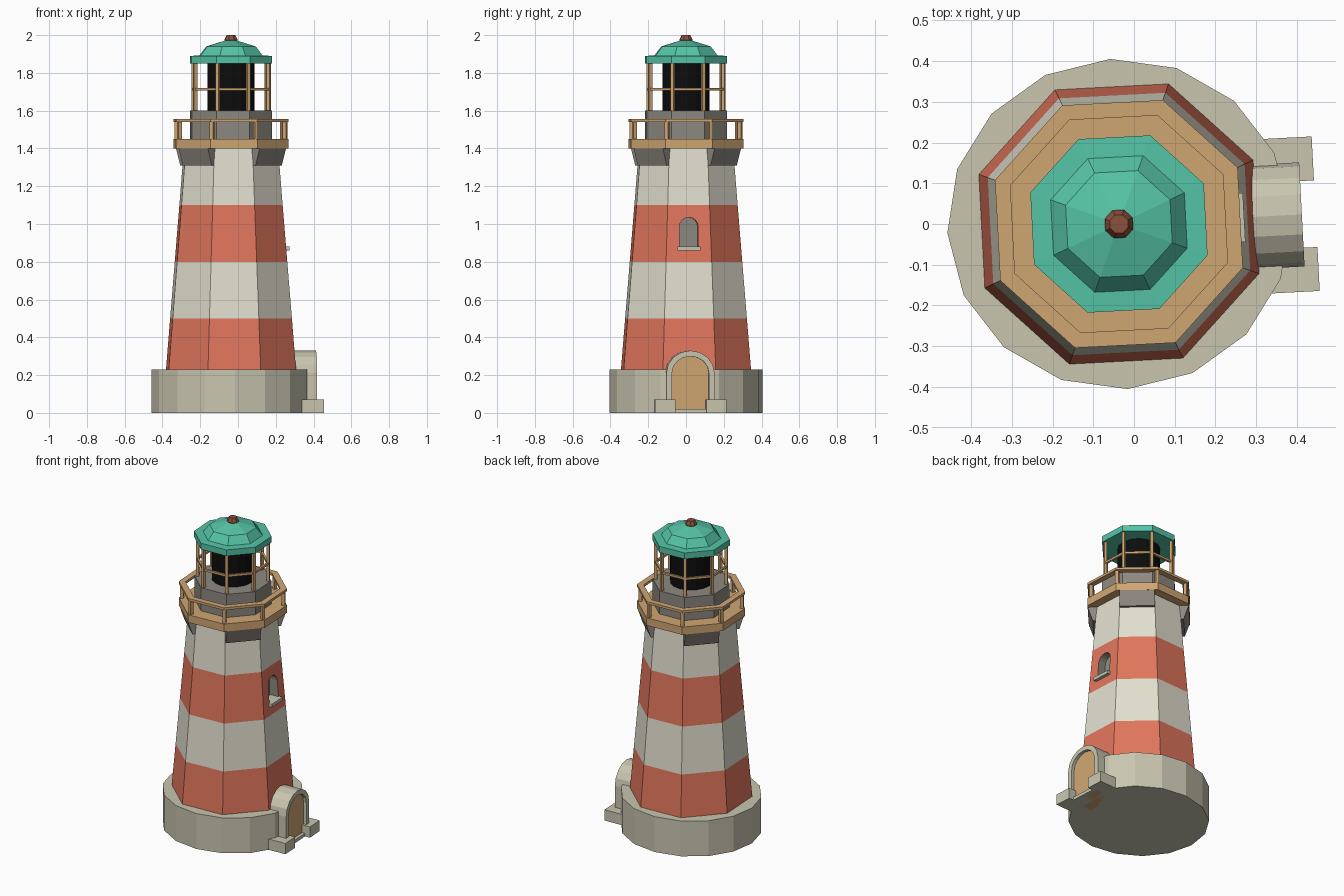
import bpy, bmesh
from math import pi, cos, sin, radians
from mathutils import Matrix, Vector

if "Cube" in bpy.data.objects:
    bpy.data.objects.remove(bpy.data.objects["Cube"])

# Whole model is turned 3 degrees about the tower axis
FRAME = Matrix.Translation((-0.037, 0, 0)) @ Matrix.Rotation(radians(3), 4, 'Z')


def material(name, r, g, b):
    m = bpy.data.materials.new(name)
    m.diffuse_color = (r, g, b, 1)
    m.use_nodes = True
    m.node_tree.nodes["Principled BSDF"].inputs["Base Color"].default_value = m.diffuse_color
    return m


RED = material("red_paint", 0.75, 0.18, 0.107)
WHITE = material("white_paint", 0.76, 0.74, 0.62)
STONE = material("pale_stone", 0.58, 0.56, 0.43)
WOOD = material("wood", 0.63, 0.38, 0.17)
GREY = material("grey_stone", 0.27, 0.25, 0.22)
GREEN = material("roof_green", 0.09, 0.55, 0.38)
BROWN = material("brown_cap", 0.26, 0.08, 0.045)
BLACK = material("dark_glass", 0.004, 0.004, 0.004)


def finish(bm, name, *mats):
    bmesh.ops.recalc_face_normals(bm, faces=bm.faces)
    bm.transform(FRAME)
    me = bpy.data.meshes.new(name)
    bm.to_mesh(me)
    bm.free()
    for m in mats:
        me.materials.append(m)
    ob = bpy.data.objects.new(name, me)
    bpy.context.collection.objects.link(ob)
    return ob


def lathe(name, profile, mats, sides=8, phase=pi / 8, ring=False, scale=(1, 1)):
    """Turned solid from (radius, z) pairs; ring closes the profile on itself."""
    bm = bmesh.new()
    loops = [[bm.verts.new((r * cos(a) * scale[0], r * sin(a) * scale[1], z))
              for a in (phase + 2 * pi * k / sides for k in range(sides))]
             for r, z in profile]
    pairs = list(zip(loops, loops[1:]))
    if ring:
        pairs.append((loops[-1], loops[0]))
    else:
        bm.faces.new(loops[0])
        bm.faces.new(loops[-1])
    for i, (lo, hi) in enumerate(pairs):
        for k in range(sides):
            n = (k + 1) % sides
            f = bm.faces.new((lo[k], lo[n], hi[n], hi[k]))
            f.material_index = i % len(mats)
    return finish(bm, name, *mats)


def add_box(bm, lo, hi, angle=0):
    lo, hi = Vector(lo), Vector(hi)
    size = hi - lo
    m = (Matrix.Rotation(angle, 4, 'Z') @ Matrix.Translation((lo + hi) / 2)
         @ Matrix.Diagonal((*size, 1)))
    bmesh.ops.create_cube(bm, size=1, matrix=m)


def box(name, lo, hi, mat):
    bm = bmesh.new()
    add_box(bm, lo, hi)
    return finish(bm, name, mat)


def posts(name, radius, half, z0, z1, mat):
    bm = bmesh.new()
    for k in range(8):
        add_box(bm, (radius - half, -half, z0), (radius + half, half, z1), pi / 8 + k * pi / 4)
    return finish(bm, name, mat)


def arch(w, bottom, spring, top, n=8):
    pts = [(w * cos(pi * i / n), spring + (top - spring) * sin(pi * i / n)) for i in range(n + 1)]
    return [(w, bottom)] + pts + [(-w, bottom)]


def extrude_x(name, outline, x0, x1, mat, hole=None):
    """Extrude a (y, z) outline along x; with a hole it becomes an open frame."""
    bm = bmesh.new()
    polys = [outline]
    if hole:
        polys = [[outline[i], outline[i + 1], hole[i + 1], hole[i]] for i in range(len(hole) - 1)]
    faces = [bm.faces.new([bm.verts.new((x0, y, z)) for y, z in p]) for p in polys]
    bmesh.ops.remove_doubles(bm, verts=bm.verts, dist=1e-5)
    out = bmesh.ops.extrude_face_region(bm, geom=bm.faces[:], use_keep_orig=True)
    moved = [v for v in out['geom'] if isinstance(v, bmesh.types.BMVert)]
    bmesh.ops.translate(bm, verts=moved, vec=(x1 - x0, 0, 0))
    return finish(bm, name, mat)


# Round stone plinth
lathe("plinth", [(1, 0), (1, 0.23)], [STONE], sides=16, phase=0, scale=(0.422, 0.406))

# Striped tapering tower
tower = lathe("tower", [(0.366, 0.22), (0.342, 0.5), (0.316, 0.8), (0.29, 1.1), (0.264, 1.41)],
              [RED, WHITE])

# Arched window niche and sill
niche = extrude_x("window_cutter", arch(0.05, 0.87, 0.985, 1.035), 0.225, 0.36, GREY)
niche.hide_render = True
niche.hide_viewport = True
cut = tower.modifiers.new("window", 'BOOLEAN')
cut.object = niche
cut.operation = 'DIFFERENCE'
cut.solver = 'EXACT'
cut.material_mode = 'TRANSFER'
box("window_sill", (0.23, -0.06, 0.86), (0.308, 0.06, 0.88), STONE)

# Corbels under the gallery on the diagonal faces
bm = bmesh.new()
for k in range(4):
    turn = Matrix.Rotation(pi / 4 + k * pi / 2, 3, 'Z')
    section = [(0.23, 1.31), (0.268, 1.31), (0.298, 1.4), (0.23, 1.4)]
    a, b = [[bm.verts.new(turn @ Vector((x, y, z))) for x, z in section] for y in (-0.104, 0.104)]
    bm.faces.new(a)
    bm.faces.new(b)
    for i in range(4):
        j = (i + 1) % 4
        bm.faces.new((a[i], a[j], b[j], b[i]))
finish(bm, "corbels", GREY)

# Gallery deck and railing
lathe("gallery_deck", [(0.323, 1.4), (0.323, 1.45)], [WOOD])
lathe("gallery_rail", [(0.323, 1.54), (0.323, 1.556), (0.283, 1.556), (0.283, 1.54)],
      [WOOD], ring=True)
posts("gallery_posts", 0.303, 0.01, 1.445, 1.545, WOOD)

# Lantern room
lathe("watch_room", [(0.23, 1.44), (0.23, 1.6)], [GREY])
lathe("lamp", [(0.125, 1.59), (0.125, 1.86)], [BLACK], sides=16, phase=0)
posts("lantern_posts", 0.211, 0.009, 1.595, 1.86, WOOD)
lathe("lantern_rail", [(0.217, 1.706), (0.217, 1.72), (0.203, 1.72), (0.203, 1.706)],
      [WOOD], ring=True)

# Stepped roof and finial
lathe("roof", [(0.231, 1.85), (0.231, 1.89), (0.178, 1.892), (0.139, 1.94), (0.03, 1.972)], [GREEN])
lathe("finial", [(0.03, 1.965), (0.037, 1.975), (0.024, 2.0)], [BROWN])

# Doorway: arched surround, door leaf, threshold and footing blocks
outer = arch(0.128, 0, 0.21, 0.33)
inner = arch(0.098, 0, 0.21, 0.30)
extrude_x("door_surround", outer, 0.27, 0.45, STONE, hole=inner)
extrude_x("door", inner, 0.29, 0.43, WOOD)
box("threshold", (0.36, -0.1, 0), (0.45, 0.1, 0.02), STONE)
bm = bmesh.new()
for y0, y1 in ((-0.19, -0.082), (0.082, 0.19)):
    add_box(bm, (0.36, y0, 0), (0.484, y1, 0.07))
finish(bm, "door_footings", STONE)
